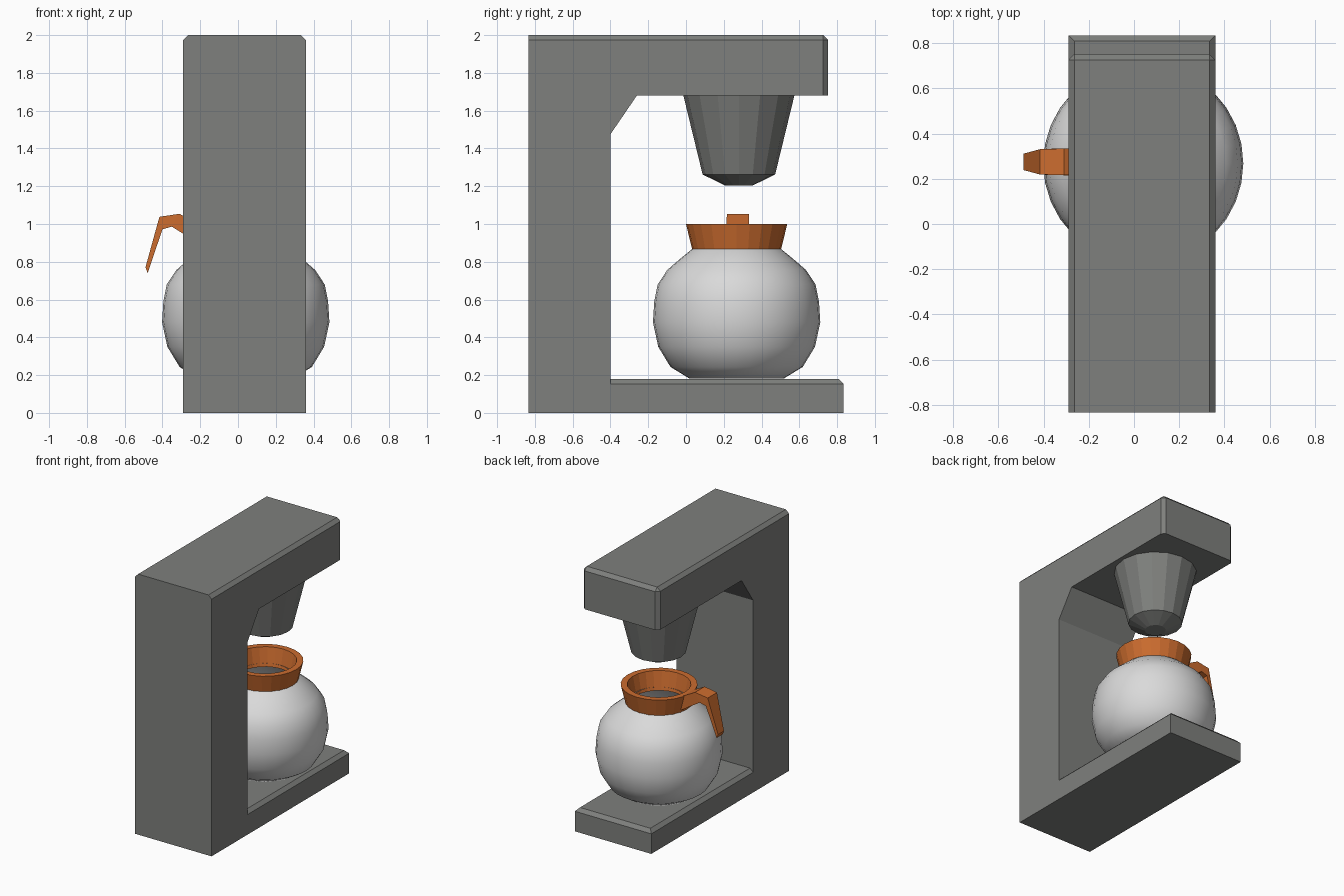
import bpy, bmesh, math
from mathutils import Vector

if "Cube" in bpy.data.objects:
    bpy.data.objects.remove(bpy.data.objects["Cube"])


def material(name, rgb):
    m = bpy.data.materials.new(name)
    m.diffuse_color = (*rgb, 1)
    m.use_nodes = True
    m.node_tree.nodes["Principled BSDF"].inputs["Base Color"].default_value = m.diffuse_color
    return m


GREY = material("grey_plastic", (0.21, 0.215, 0.205))
GLASS = material("pale_glass", (0.70, 0.70, 0.70))
ORANGE = material("orange_plastic", (0.60, 0.15, 0.028))

X0, X1 = -0.29, 0.36          # body width
XC, YC = 0.041, 0.268         # jug axis


def finish(bm, name, mat):
    me = bpy.data.meshes.new(name)
    bm.to_mesh(me)
    bm.free()
    me.materials.append(mat)
    ob = bpy.data.objects.new(name, me)
    bpy.context.collection.objects.link(ob)
    return ob


def slab(name, profile, is_bevelled):
    """Extrude a (y, z) profile across the body width and chamfer chosen edges."""
    bm = bmesh.new()
    face = bm.faces.new([bm.verts.new((X0, y, z)) for y, z in profile])
    ext = bmesh.ops.extrude_face_region(bm, geom=[face])
    new = [v for v in ext["geom"] if isinstance(v, bmesh.types.BMVert)]
    bmesh.ops.translate(bm, verts=new, vec=(X1 - X0, 0, 0))
    bmesh.ops.recalc_face_normals(bm, faces=bm.faces)
    edges = [e for e in bm.edges if is_bevelled(e.verts[0].co, e.verts[1].co)]
    bmesh.ops.bevel(bm, geom=edges, offset=0.026, segments=1, profile=0.5,
                    affect='EDGES', clamp_overlap=True)
    return finish(bm, name, GREY)


def lathe(name, profile, sides, centre, mat, closed=False, caps=()):
    """Spin an (r, z) profile around a vertical axis."""
    bm = bmesh.new()
    rings = [[bm.verts.new((centre[0] + r * math.cos(2 * math.pi * i / sides),
                            centre[1] + r * math.sin(2 * math.pi * i / sides), z))
              for i in range(sides)] for r, z in profile]
    pairs = list(zip(rings, rings[1:])) + ([(rings[-1], rings[0])] if closed else [])
    for a, b in pairs:
        for i in range(sides):
            j = (i + 1) % sides
            bm.faces.new((a[i], a[j], b[j], b[i]))
    for c in caps:
        bm.faces.new(rings[c])
    bmesh.ops.recalc_face_normals(bm, faces=bm.faces)
    return finish(bm, name, mat)


# Column with overhanging arm: chamfer top sides, top front and front corners
ARM_Y = 0.752


def arm_edge(a, b):
    top = a.z > 1.99 and b.z > 1.99
    front = a.y > ARM_Y - 0.01 and b.y > ARM_Y - 0.01
    side = abs(a.x - b.x) < 0.01
    return (top and (side or front)) or (front and side)


slab("column_and_arm",
     [(-0.835, 0), (-0.40, 0), (-0.40, 1.475), (-0.26, 1.68),
      (ARM_Y, 1.68), (ARM_Y, 2.0), (-0.835, 2.0)], arm_edge)

# Base plate: chamfered top sides and top front
slab("base_plate", [(-0.40, 0), (0.835, 0), (0.835, 0.18), (-0.40, 0.18)],
     lambda a, b: min(a.z, b.z) > 0.17 and max(a.y, b.y) > 0.8)

# Filter funnel under the arm
lathe("filter_funnel", [(0.295, 1.685), (0.192, 1.262), (0.075, 1.205)],
      16, (0.037, 0.28), GREY, caps=(0, -1))

# Glass jug, open at the neck
jug = lathe("glass_jug",
            [(0.25, 0.182), (0.35, 0.243), (0.415, 0.35), (0.443, 0.48),
             (0.436, 0.59), (0.418, 0.68), (0.367, 0.757), (0.30, 0.815),
             (0.235, 0.868), (0.185, 0.89)],
            32, (XC, YC), GLASS, caps=(0,))
bpy.context.view_layer.objects.active = jug
jug.select_set(True)
bpy.ops.object.shade_smooth_by_angle(angle=math.radians(40))

# Collar ring around the neck
lathe("jug_collar", [(0.234, 0.86), (0.268, 1.0), (0.222, 1.0), (0.192, 0.86)],
      24, (XC, YC), ORANGE, closed=True)

# Handle: stations of (outer x, z), (inner x, z), half width
stations = [((-0.19, 0.99), (-0.19, 0.885), 0.060),
            ((-0.31, 1.054), (-0.35, 0.986), 0.059),
            ((-0.416, 1.038), (-0.40, 0.972), 0.056),
            ((-0.49, 0.77), (-0.478, 0.74), 0.036)]
bm = bmesh.new()
loops = []
for (ox, oz), (ix, iz), w in stations:
    y = YC + 0.007
    loops.append([bm.verts.new(p) for p in
                  ((ox, y - w, oz), (ox, y + w, oz), (ix, y + w, iz), (ix, y - w, iz))])
for a, b in zip(loops, loops[1:]):
    for i in range(4):
        j = (i + 1) % 4
        bm.faces.new((a[i], a[j], b[j], b[i]))
bm.faces.new(loops[0])
bm.faces.new(loops[-1])
bmesh.ops.recalc_face_normals(bm, faces=bm.faces)
finish(bm, "jug_handle", ORANGE)
